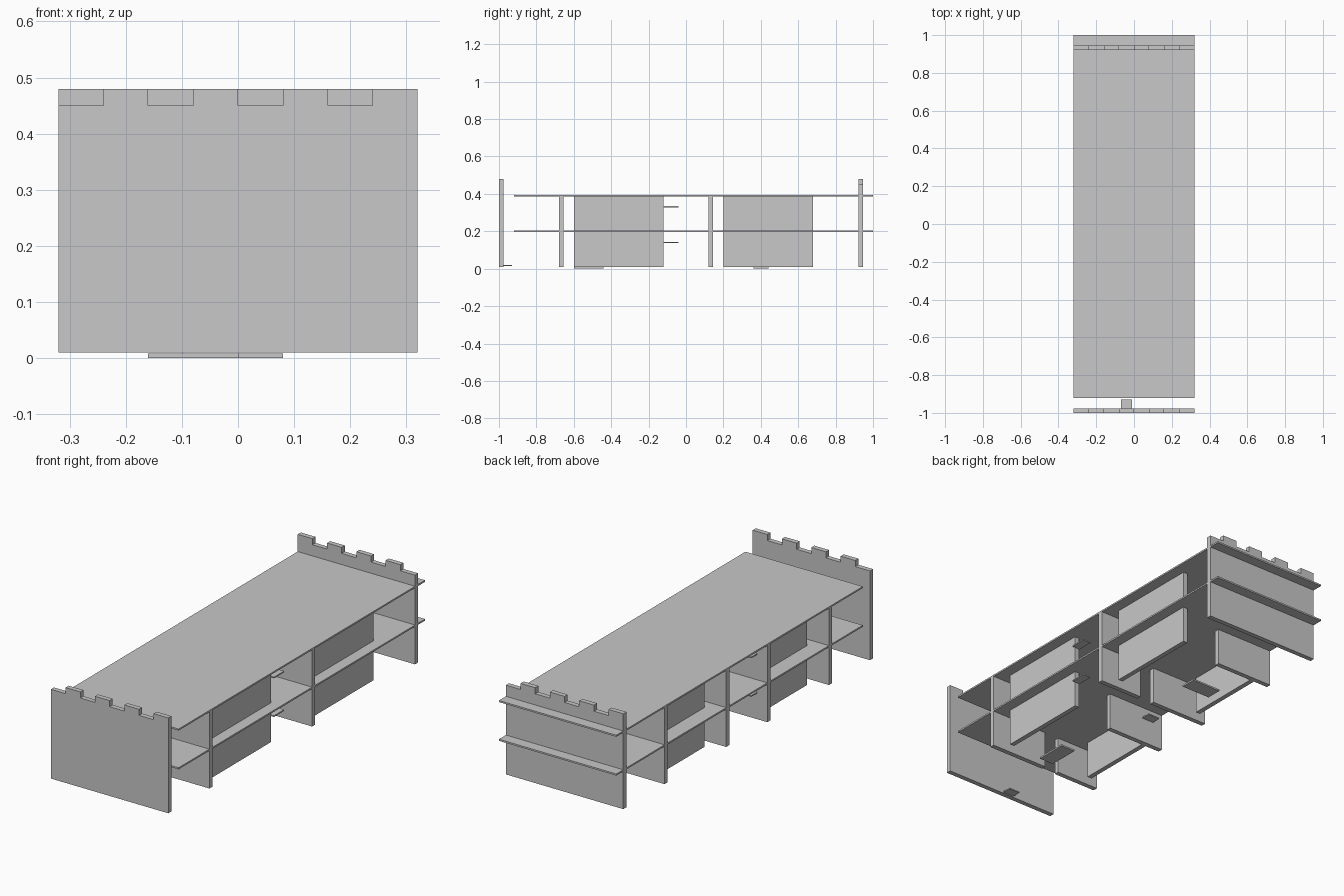
import bpy
import bmesh

cube = bpy.data.objects.get("Cube")
if cube:
    bpy.data.objects.remove(cube, do_unlink=True)

grey = bpy.data.materials.new("light_grey")
grey.use_nodes = True
grey.diffuse_color = (0.58, 0.58, 0.58, 1)
grey.node_tree.nodes["Principled BSDF"].inputs["Base Color"].default_value = (0.58, 0.58, 0.58, 1)

HALF = 0.32      # half width of the building
WALL = 0.024     # wall thickness
BASE = 0.01      # underside of the walls
CEILING = 0.387  # underside of the top slab
NOTCH = 0.45     # bottom of the battlement notches
TOP = 0.48


def finish(name, bm):
    bmesh.ops.recalc_face_normals(bm, faces=bm.faces)
    mesh = bpy.data.meshes.new(name)
    bm.to_mesh(mesh)
    bm.free()
    mesh.materials.append(grey)
    obj = bpy.data.objects.new(name, mesh)
    bpy.context.collection.objects.link(obj)
    return obj


def box(name, x, y, z):
    """Box from (min, max) ranges along each axis."""
    bm = bmesh.new()
    bmesh.ops.create_cube(bm, size=1)
    for v in bm.verts:
        v.co = [r[0] if c < 0 else r[1] for c, r in zip(v.co, (x, y, z))]
    return finish(name, bm)


def battlement_wall(name, y, first):
    """End wall whose merlons fill every second of eight steps."""
    step = HALF / 4
    outline = [(-HALF, BASE)]
    for i in range(8):
        z = TOP if i % 2 == first else NOTCH
        outline += [(-HALF + i * step, z), (-HALF + (i + 1) * step, z)]
    outline.append((HALF, BASE))
    bm = bmesh.new()
    face = bm.faces.new([bm.verts.new((x, y, z)) for x, z in outline])
    new = bmesh.ops.extrude_face_region(bm, geom=[face])["geom"]
    verts = [g for g in new if isinstance(g, bmesh.types.BMVert)]
    bmesh.ops.translate(bm, verts=verts, vec=(0, WALL, 0))
    return finish(name, bm)


# End walls with interlocking battlements
battlement_wall("front_wall", -1.0, 1)
battlement_wall("back_wall", 0.922, 0)

# Floor slabs
for name, z in (("middle_slab", 0.196), ("top_slab", CEILING)):
    box(name, (-HALF, HALF), (-0.92, 1.0), (z, z + 0.008))

# Full cross walls, each with a doorway
for name, y, door in (("front_divider", -0.68, -0.08), ("rear_divider", 0.12, 0.0)):
    box(name + "_left", (door + 0.08, HALF), (y, y + WALL), (BASE, CEILING))
    box(name + "_right", (-HALF, door), (y, y + WALL), (BASE, CEILING))

# Long room walls and half-width cross walls, one set per bay
for name, y in (("front", -0.6), ("rear", 0.2)):
    z = (BASE, CEILING)
    box(name + "_left_room_wall", (0.24, 0.24 + WALL), (y, y + 0.48), z)
    box(name + "_right_room_wall", (-0.24, -0.24 + WALL), (y, y + 0.4), z)
    box(name + "_half_divider", (-HALF, 0), (y + 0.4, y + 0.4 + WALL), z)

# Floor plates
box("front_floor_plate", (0, 0.08), (-0.6, -0.44), (0, 0.008))
box("rear_floor_plate", (-0.16, 0), (0.36, 0.44), (0, 0.008))

# Small ledges
box("entrance_ledge", (-0.07, -0.01), (-0.976, -0.93), (0.014, 0.02))
for floor, z in (("lower", 0.138), ("upper", 0.328)):
    box(floor + "_left_ledge", (0.237, 0.28), (-0.12, -0.04), (z, z + 0.006))
    box(floor + "_right_ledge", (-0.265, -0.2), (-0.176, -0.13), (z, z + 0.006))
